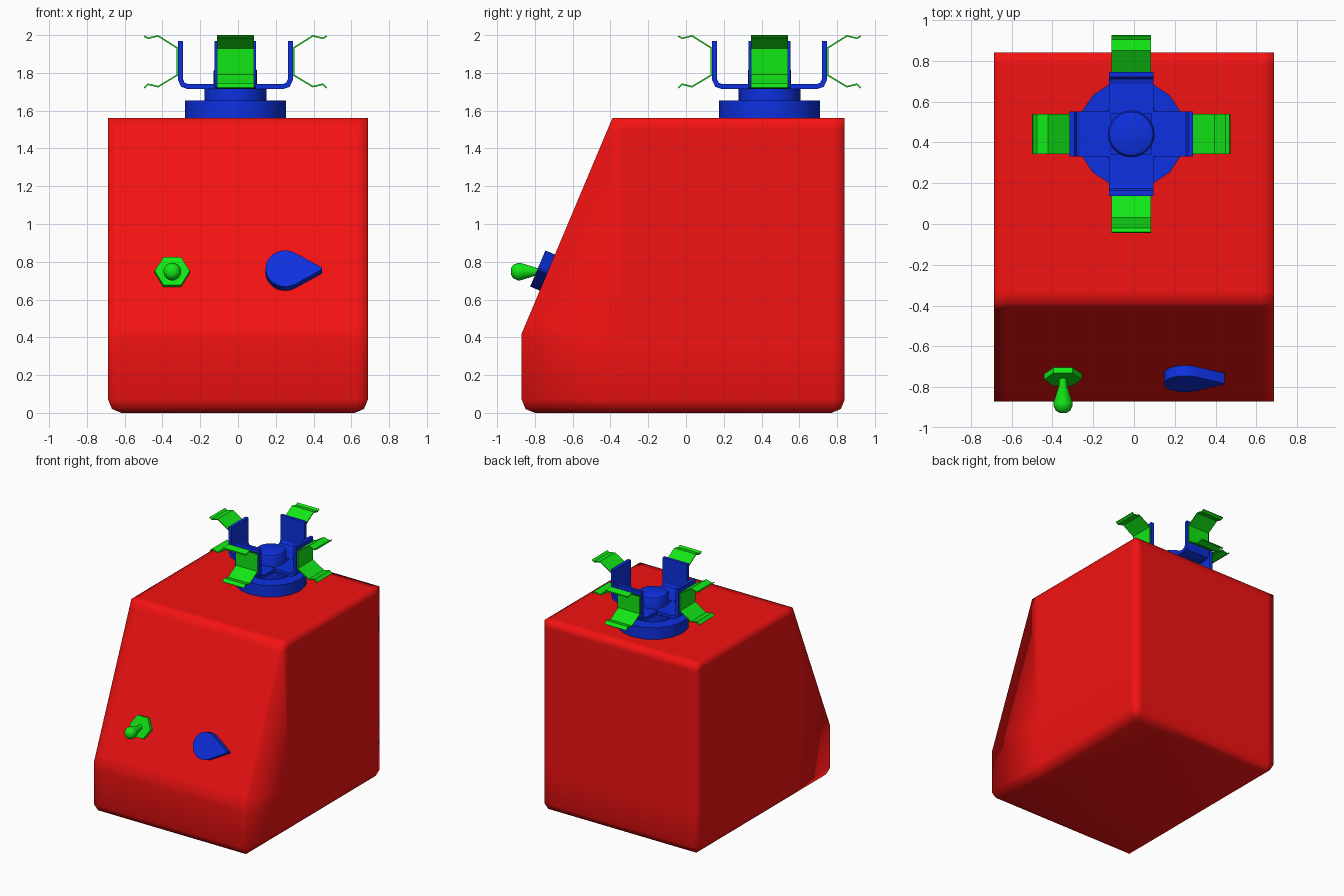
import bpy, bmesh
from math import cos, sin, pi, radians
from mathutils import Matrix, Vector

if "Cube" in bpy.data.objects:
    bpy.data.objects.remove(bpy.data.objects["Cube"])


def material(name, rgb):
    m = bpy.data.materials.new(name)
    m.diffuse_color = (*rgb, 1)
    m.use_nodes = True
    m.node_tree.nodes["Principled BSDF"].inputs["Base Color"].default_value = m.diffuse_color
    return m


RED = material("red", (0.9, 0.006, 0.006))
BLUE = material("blue", (0.004, 0.03, 0.75))
GREEN = material("green", (0.006, 0.8, 0.008))


def finish(name, bm, mat, matrix=Matrix(), smooth=None):
    bmesh.ops.recalc_face_normals(bm, faces=bm.faces[:])
    me = bpy.data.meshes.new(name)
    bm.to_mesh(me)
    bm.free()
    me.transform(matrix)
    me.materials.append(mat)
    ob = bpy.data.objects.new(name, me)
    bpy.context.collection.objects.link(ob)
    if smooth:
        bpy.ops.object.select_all(action='DESELECT')
        bpy.context.view_layer.objects.active = ob
        ob.select_set(True)
        bpy.ops.object.shade_smooth_by_angle(angle=radians(smooth))
    return ob


def prism_mesh(points, vec):
    """Closed 3D outline extruded along a vector."""
    bm = bmesh.new()
    face = bm.faces.new([bm.verts.new(p) for p in points])
    ext = bmesh.ops.extrude_face_region(bm, geom=[face], use_keep_orig=True)
    new = [v for v in ext['geom'] if isinstance(v, bmesh.types.BMVert)]
    bmesh.ops.translate(bm, verts=new, vec=vec)
    return bm


def lathe(name, profile, sides, mat, matrix, smooth=35):
    """Revolve (radius, height) points around local z."""
    bm = bmesh.new()
    rings = [[bm.verts.new((r * cos(2 * pi * i / sides), r * sin(2 * pi * i / sides), z))
              for i in range(sides)] for r, z in profile]
    for a, b in zip(rings, rings[1:]):
        for i in range(sides):
            j = (i + 1) % sides
            bm.faces.new((a[i], a[j], b[j], b[i]))
    bm.faces.new(rings[0])
    bm.faces.new(rings[-1])
    return finish(name, bm, mat, matrix, smooth)


def strip(name, path, width, thickness, mat, matrix):
    """Bent sheet following an (x, z) path, centred on local y."""
    bm = bmesh.new()
    rows = [[bm.verts.new((x, s * width / 2, z)) for s in (-1, 1)] for x, z in path]
    for a, b in zip(rows, rows[1:]):
        bm.faces.new((a[0], a[1], b[1], b[0]))
    ob = finish(name, bm, mat, matrix)
    mod = ob.modifiers.new("thickness", 'SOLIDIFY')
    mod.thickness = thickness
    mod.offset = 0
    mod.use_even_offset = True
    return ob


# Body: sloped-front housing, rounded bottom rim, soft shaded edges
W = 0.6875
side = [(-0.87, 0), (-0.87, 0.42), (-0.39, 1.56), (0.84, 1.56), (0.84, 0)]
bm = prism_mesh([(-W, y, z) for y, z in side], (2 * W, 0, 0))
bottom = [e for e in bm.edges if all(v.co.z < 0.001 for v in e.verts)]
bmesh.ops.bevel(bm, geom=bottom, offset=0.07, segments=2, profile=0.5, affect='EDGES')
up_slope = Vector((0, 0.48, 1.14)).normalized()
out = Vector((0, -up_slope.z, up_slope.y))
D = 0.06
for co, no in [((W - D, 0, 0), (1, 0, 0)), ((D - W, 0, 0), (1, 0, 0)),
               ((0, 0.84 - D, 0), (0, 1, 0)), ((0, -0.39 + D, 0), (0, 1, 0)),
               ((0, 0, 1.56 - D), (0, 0, 1)), ((0, 0, 0.42 + D), (0, 0, 1)),
               ((0, 0, 0.42 - D), (0, 0, 1))]:
    bmesh.ops.bisect_plane(bm, geom=bm.verts[:] + bm.edges[:] + bm.faces[:],
                           plane_co=co, plane_no=no, dist=1e-5)
finish("body", bm, RED, smooth=100)

# Turret: stepped base and central hub
C = Matrix.Translation((-0.0135, 0.442, 0))
lathe("turret_base", [(0.267, 1.55), (0.267, 1.655)], 16, BLUE, C)
lathe("turret_step", [(0.165, 1.65), (0.165, 1.714)], 16, BLUE, C)
lathe("turret_hub", [(0.115, 1.70), (0.115, 1.81), (0.107, 1.825), (0.092, 1.832)],
      24, BLUE, C)

# Four bent arms, each carrying a spring clip
arm = [(0.1, 1.727), (0.25, 1.727), (0.278, 1.737), (0.291, 1.765), (0.291, 1.97)]
clip = [(0.483, 1.995), (0.463, 1.983), (0.41, 1.996), (0.308, 1.932),
        (0.308, 1.788), (0.41, 1.727), (0.463, 1.74), (0.483, 1.72)]
for i, tag in enumerate(("right", "back", "left", "front")):
    M = C @ Matrix.Rotation(i * pi / 2, 4, 'Z')
    strip("arm_" + tag, arm, 0.22, 0.026, BLUE, M)
    strip("clip_" + tag, clip, 0.195, 0.008, GREEN, M)


def on_slope(x, z):
    """Local x sideways, y up the slope, z out of the slope."""
    y = -0.87 + 0.48 * (z - 0.42) / 1.14
    m = Matrix((Vector((1, 0, 0)), up_slope, out)).transposed().to_4x4()
    return Matrix.Translation((x, y, z)) @ m


# Teardrop pointer knob
R = 0.104
arc = [radians(58 + 244 * i / 18) for i in range(19)]
drop = [(R * cos(a), R * sin(a), -0.005) for a in arc] + [(0.195, -0.005, -0.005), (0.195, 0.005, -0.005)]
finish("pointer_knob", prism_mesh(drop, (0, 0, 0.06)), BLUE, on_slope(0.25, 0.743), 30)

# Toggle switch: hex nut and bat-shaped lever pointing forwards
lathe("switch_nut", [(0.093, -0.005), (0.093, 0.03)], 6, GREEN, on_slope(-0.348, 0.74), None)
lever = [(0.02, 0), (0.02, 0.05), (0.047, 0.135), (0.047, 0.152), (0.036, 0.175), (0.018, 0.186)]
lathe("switch_lever", lever, 14, GREEN,
      Matrix.Translation((-0.348, -0.74, 0.748)) @ Matrix.Rotation(pi / 2, 4, 'X'), 50)
